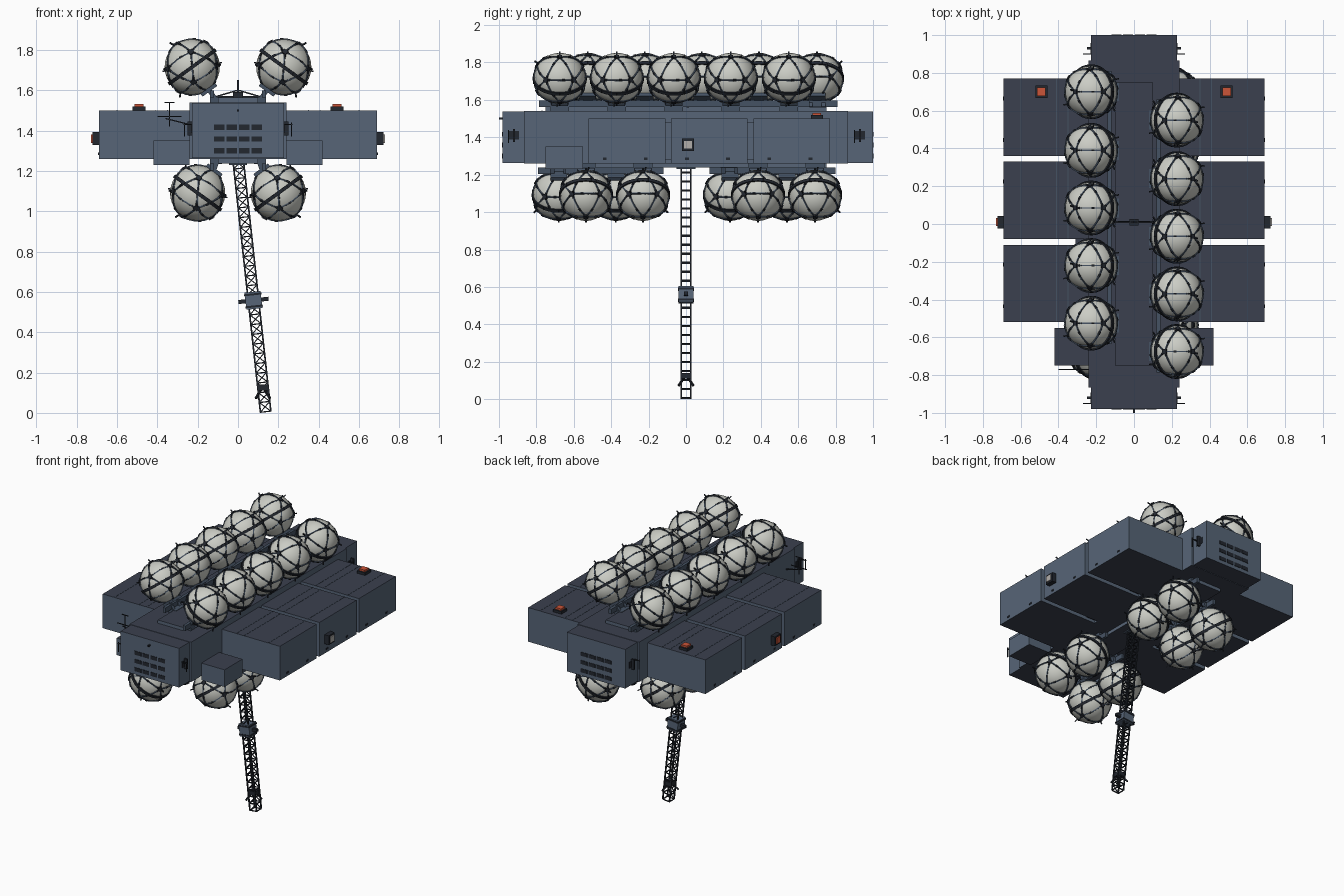
import bpy, bmesh, math
from mathutils import Vector, Matrix

if "Cube" in bpy.data.objects:
    bpy.data.objects.remove(bpy.data.objects["Cube"], do_unlink=True)


def material(name, r, g, b):
    m = bpy.data.materials.new(name)
    m.use_nodes = True
    m.diffuse_color = (r, g, b, 1)
    m.node_tree.nodes["Principled BSDF"].inputs["Base Color"].default_value = (r, g, b, 1)
    return m


PLATE = material("slate blue plating", .095, .13, .185)
DECK = material("dark navy deck", .043, .051, .077)
TANK = material("pale grey tank", .60, .61, .56)
STRUT = material("blue grey strut", .06, .085, .125)
BLACK = material("charcoal metal", .016, .02, .028)
ORANGE = material("signal orange", .60, .09, .04)
PALE = material("light grey lens", .45, .43, .41)


def finish(name, bm, *mats):
    mesh = bpy.data.meshes.new(name)
    bm.to_mesh(mesh)
    bm.free()
    for m in mats:
        mesh.materials.append(m)
    return place(name, mesh)


def place(name, mesh, matrix=None):
    ob = bpy.data.objects.new(name, mesh)
    bpy.context.collection.objects.link(ob)
    if matrix:
        ob.matrix_world = matrix
    return ob


def add_box(bm, center, size, rot=None):
    m = Matrix.Translation(center) @ (rot.to_matrix().to_4x4() if rot else Matrix())
    bmesh.ops.create_cube(bm, size=1, matrix=m @ Matrix.Diagonal((*size, 1)))


def add_bar(bm, a, b, w, h=None):
    a, b = Vector(a), Vector(b)
    add_box(bm, (a + b) / 2, (w, h or w, (b - a).length), (b - a).to_track_quat("Z", "Y"))


def box(name, center, size, mat):
    bm = bmesh.new()
    add_box(bm, center, size)
    return finish(name, bm, mat)


def plated_box(name, center, size):
    # Walls are blue plating, top and underside are dark deck
    bm = bmesh.new()
    add_box(bm, center, size)
    bm.normal_update()
    for f in bm.faces:
        f.material_index = int(abs(f.normal.z) > .7)
    return finish(name, bm, PLATE, DECK)


# Hull with narrower end caps
plated_box("hull", (0, 0, 1.4), (.48, 1.73, .28))
plated_box("front_cap", (0, -.92, 1.4), (.455, .12, .275))
plated_box("back_cap", (0, .93, 1.4), (.455, .14, .275))
for z, s in ((1.55, 1), (1.25, -1)):
    plated_box("spine_plate", (0, 0, z), (.2, 1.5, .025))

# Vent slots on both ends
for end, y in (("front", -.98), ("back", 1)):
    bm = bmesh.new()
    for col in range(4):
        for row in range(3):
            add_box(bm, (-.093 + .062 * col, y, 1.3 + .058 * row), (.052, .006, .026))
    finish(end + "_vents", bm, BLACK)
box("front_beacon", (0, -.985, 1.5), (.01, .03, .01), BLACK)

# Cargo pods, corner lockers, hatches and lights
for s in (-1, 1):
    seams = bmesh.new()
    hatches = bmesh.new()
    for y in (-.315, .125, .565):
        plated_box("cargo_pod", (s * .465, y, 1.38), (.45, .41, .24))
        for x in (.35, .41, .6):
            add_box(seams, (s * x, y, 1.5), (.004, .41, .003))
        add_box(hatches, (s * .69, y + .1, 1.285), (.006, .02, .012))
        add_box(hatches, (s * .69, y - .12, 1.285), (.006, .02, .012))
    for y in (-.92, .93):
        add_box(hatches, (s * .2275, y, 1.41), (.006, .055, .045))
        add_box(hatches, (s * .235, y, 1.41), (.03, .012, .07))
        add_bar(hatches, (s * .225, y - .03, 1.43), (s * .27, y - .03, 1.43), .006)
        add_bar(hatches, (s * .265, y - .03, 1.37), (s * .265, y - .03, 1.44), .005)
    finish("pod_seams", seams, STRUT)
    finish("hatches", hatches, BLACK)
    plated_box("pod_bracket", (s * .27, .12, 1.38), (.08, 1.28, .2))
    plated_box("corner_locker", (s * .33, -.65, 1.29), (.18, .2, .12))

    box("roof_light_base", (s * .49, .7, 1.508), (.065, .065, .02), BLACK)
    box("roof_light", (s * .49, .7, 1.522), (.045, .045, .018), ORANGE)
    box("side_light_base", (s * .705, .01, 1.36), (.035, .065, .065), BLACK)
    box("side_light", (s * .724, .01, 1.36), (.012, .042, .042), PALE if s > 0 else ORANGE)

# Tank sphere, its geodesic frame and its belt
R = .137
bm = bmesh.new()
bmesh.ops.create_uvsphere(bm, u_segments=32, v_segments=16, radius=R)
tank = finish("tank", bm, TANK)
for p in tank.data.polygons:
    p.use_smooth = True
tank_mesh = tank.data
bpy.data.objects.remove(tank)

ico = bmesh.new()
bmesh.ops.create_icosphere(ico, subdivisions=1, radius=1)
ribs, nodes = bmesh.new(), bmesh.new()
for e in ico.edges:
    a, b = (v.co for v in e.verts)
    pts = [a.lerp(b, t / 4).normalized() * (R + .002) for t in range(5)]
    for p, q in zip(pts, pts[1:]):
        add_bar(ribs, p, q, .007)
    for p, q in ((pts[1], pts[2]), (pts[3], pts[4])):
        add_bar(nodes, p.lerp(q, .3) * 1.015, p.lerp(q, .7) * 1.015, .009)
for i, v in enumerate(ico.verts):
    n = v.co.normalized()
    add_bar(nodes, n * R, n * (R + .01), .024)
    if i % 2:
        side = n.cross(Vector((.3, .5, .8))).normalized()
        add_bar(nodes, n * R + side * .01, n * (R + .025) + side * .022, .007)
ico.free()
for k in range(32):
    a, b = (2 * math.pi * (k + d) / 32 for d in (0, 1))
    p, q = (Vector((math.cos(t), math.sin(t), 0)) * (R + .004) for t in (a, b))
    add_box(nodes, (p + q) / 2, (.008, (q - p).length, .018),
            Matrix.Rotation((a + b) / 2, 3, "Z").to_quaternion())
parts = []
for name, part, mat in (("tank_ribs", ribs, STRUT), ("tank_belt_and_nodes", nodes, BLACK)):
    ob = finish(name, part, mat)
    parts.append((name, ob.data))
    bpy.data.objects.remove(ob)

# Staggered tank rows with mounting arms
upper_left = [.55, .24, -.065, -.37, -.675]
upper_right = [.7, .39, .085, -.22, -.525]
lower_left = [.69, .385, -.23, -.535]
lower_right = [.54, .235, -.375, -.68]
rows = ((1, 1, upper_left), (-1, 1, upper_right), (1, -1, lower_left), (-1, -1, lower_right))
for sx, sz, ys in rows:
    axis = Vector((sx * .59, 0, sz * .81)).normalized()
    xdir = Vector((-sx * axis.z * sz, 0, sz * abs(axis.x)))
    ydir = axis.cross(xdir)
    rot = Matrix((xdir, ydir, axis)).transposed().to_4x4()
    arms = bmesh.new()
    for y in ys:
        c = Vector((sx * (.227 if sz > 0 else .2), y, 1.715 if sz > 0 else 1.09))
        m = Matrix.Translation(c) @ rot
        place("tank", tank_mesh, m)
        for name, mesh in parts:
            place(name, mesh, m)
        tip = c - axis * R
        for d in (-.035, .035):
            root = Vector((sx * .1, y + d, 1.4 + sz * .14))
            add_bar(arms, root, tip + Vector((0, d, 0)), .022)
        add_bar(arms, tip - axis * .012, tip + axis * .006, .09)
        add_box(arms, (sx * .11, y, 1.4 + sz * .15), (.06, .1, .03))
    finish("tank_arms", arms, STRUT)
    # One rail for each unbroken group of tanks
    groups = [ys] if sz > 0 else [ys[:2], ys[2:]]
    for g in groups:
        box("tank_rail", (sx * .13, (g[0] + g[-1]) / 2, 1.4 + sz * .18),
            (.02, g[0] - g[-1] + .22, .035), STRUT)

# Slanted lattice boom under the hull
top, foot = Vector((0, 0, 1.26)), Vector((.137, 0, .006))
along = (foot - top).normalized()
out = Vector((-along.z, 0, along.x))
corners = [out * (.026 * i) + Vector((0, .026 * j, 0)) for i, j in ((1, 1), (1, -1), (-1, -1), (-1, 1))]
boom = bmesh.new()
steps = 26
for c, d in zip(corners, corners[1:] + corners[:1]):
    add_bar(boom, top + c, foot + c, .008)
    for k in range(1, steps + 1):
        p, q = top.lerp(foot, (k - 1) / steps), top.lerp(foot, k / steps)
        add_bar(boom, q + c, q + d, .006)
        if abs(c.y - d.y) < .01:
            add_bar(boom, p + c, q + d, .005)
# Claw near the foot
for i in (-1, 1):
    for j in (-1, 1):
        p = top.lerp(foot, .9)
        add_bar(boom, p, p + Vector((i * .035, j * .04, -.06)), .01)
add_box(boom, top.lerp(foot, .905), (.05, .05, .03))
finish("lattice_boom", boom, BLACK)

# Lift car on the boom
tilt = along.to_track_quat("Z", "Y")
mid = top.lerp(foot, .56)
car = bmesh.new()
add_box(car, mid, (.08, .08, .085), tilt)
finish("lift_car", car, PLATE)
trim = bmesh.new()
add_box(trim, mid + along * .03, (.086, .086, .01), tilt)
add_box(trim, mid - along * .03, (.086, .086, .01), tilt)
add_bar(trim, mid - out * .075, mid + out * .075, .02)
finish("lift_car_trim", trim, BLACK)
box("boom_socket", (0, 0, 1.245), (.09, .1, .03), STRUT)

# Roof mast and small whip antennas
mast = bmesh.new()
add_box(mast, (0, .01, 1.575), (.05, .035, .03))
add_bar(mast, (0, .01, 1.56), (0, .01, 1.65), .01)
add_bar(mast, (-.13, .01, 1.565), (.13, .01, 1.565), .012)
for s in (-1, 1):
    add_bar(mast, (s * .12, .01, 1.565), (0, .01, 1.6), .007)
add_bar(mast, (-.24, -.77, 1.43), (-.36, -.77, 1.46), .006)
add_bar(mast, (-.4, -.77, 1.47), (-.28, -.77, 1.47), .005)
add_bar(mast, (-.34, -.77, 1.42), (-.34, -.77, 1.54), .005)
add_bar(mast, (-.365, -.77, 1.54), (-.315, -.77, 1.54), .005)
finish("antennas", mast, BLACK)
